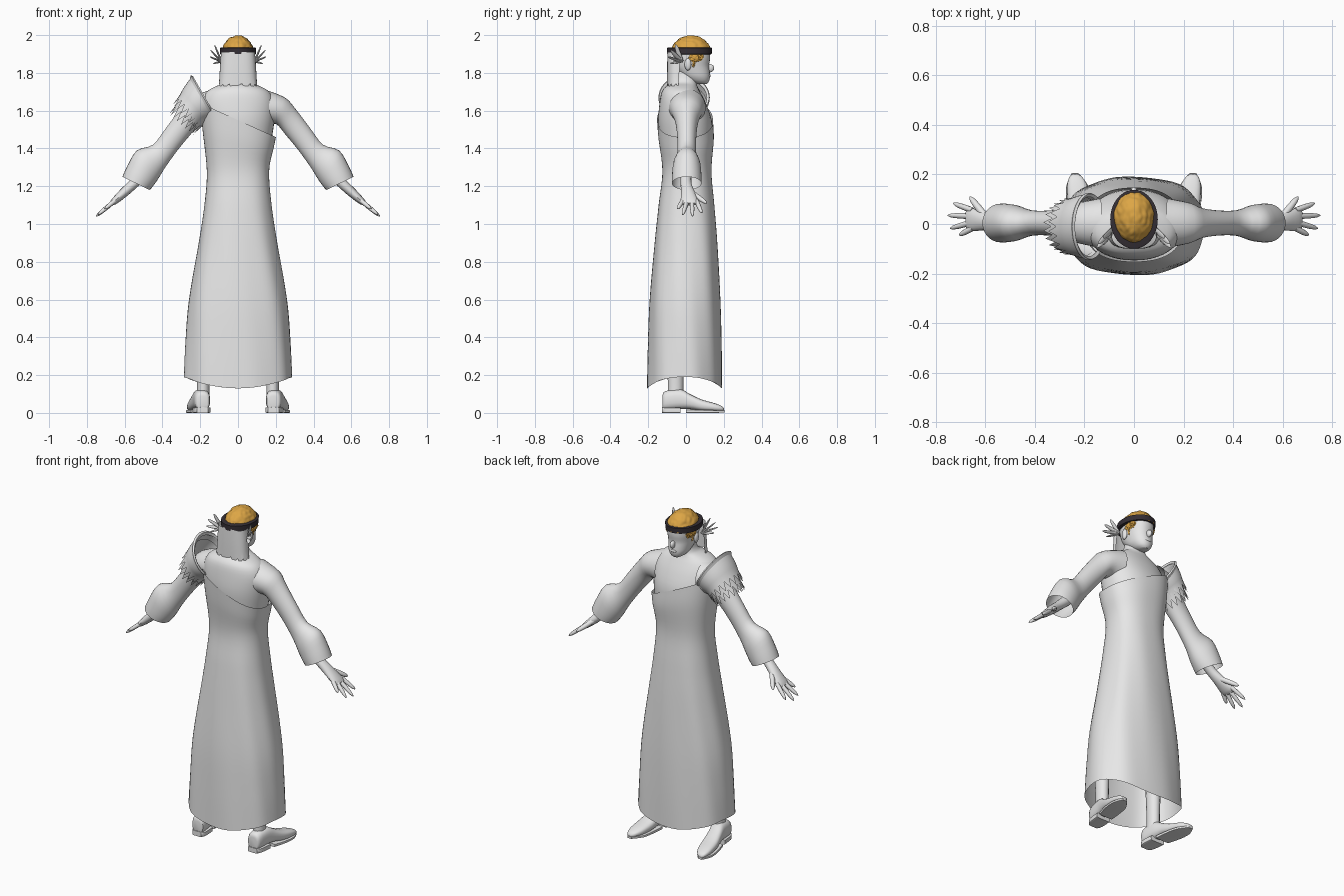
import bpy, bmesh, math
from mathutils import Vector, noise

cube = bpy.data.objects.get("Cube")
if cube:
    bpy.data.objects.remove(cube)


def material(name, rgb):
    m = bpy.data.materials.new(name)
    m.use_nodes = True
    m.diffuse_color = (*rgb, 1)
    m.node_tree.nodes["Principled BSDF"].inputs["Base Color"].default_value = (*rgb, 1)
    return m


WHITE = material("pale grey", (0.8, 0.8, 0.8))
GOLD = material("golden hair", (0.72, 0.38, 0.06))
DARK = material("dark band", (0.035, 0.028, 0.035))
made = []


def finish(name, bm, mat):
    bmesh.ops.recalc_face_normals(bm, faces=bm.faces)
    mesh = bpy.data.meshes.new(name)
    bm.to_mesh(mesh)
    bm.free()
    mesh.materials.append(mat)
    ob = bpy.data.objects.new(name, mesh)
    bpy.context.collection.objects.link(ob)
    made.append(ob)
    return ob


def smooth_rows(rows, steps):
    """Catmull-Rom interpolation of number tuples."""
    out = []
    for k in range(len(rows) - 1):
        a, b = rows[max(k - 1, 0)], rows[k]
        c, d = rows[k + 1], rows[min(k + 2, len(rows) - 1)]
        for s in range(steps):
            t = s / steps
            out.append([q + 0.5 * t * (r - p + t * (2*p - 5*q + 4*r - s4 + t * (3*(q - r) + s4 - p)))
                        for p, q, r, s4 in zip(a, b, c, d)])
    return out + [list(rows[-1])]


def loft(name, rows, frame, mat=WHITE, n=24, steps=3, power=2, caps=True, arc=None, tweak=None):
    """Skin rings; frame turns a row into centre and two half axes."""
    bm = bmesh.new()
    rings = []
    rows = smooth_rows(rows, steps)
    for k, row in enumerate(rows):
        c, u, v = (Vector(p) for p in frame(*row))
        ring = []
        for i in range(n + 1 if arc else n):
            a = arc[0] + (arc[1] - arc[0]) * i / n if arc else math.tau * i / n
            ca, sa = math.cos(a), math.sin(a)
            co = (c + u * math.copysign(abs(ca) ** (2 / power), ca)
                  + v * math.copysign(abs(sa) ** (2 / power), sa))
            if tweak:
                tweak(co, i, k == len(rows) - 1)
            ring.append(bm.verts.new(co))
        rings.append(ring)
    for r, s in zip(rings, rings[1:]):
        for i in range(n):
            j = i + 1 if arc else (i + 1) % n
            bm.faces.new((r[i], r[j], s[j], s[i]))
    if caps:
        bm.faces.new(rings[0])
        bm.faces.new(rings[-1])
    return finish(name, bm, mat)


def ball(name, centre, size, mat=WHITE, bump=0, floor=None):
    bm = bmesh.new()
    bmesh.ops.create_icosphere(bm, subdivisions=5 if bump else 3, radius=1)
    for v in bm.verts:
        r = 1 + bump * noise.noise(v.co * 5)
        v.co = Vector(c + s * r * p for c, s, p in zip(centre, size, v.co))
    if floor:
        low = [f for f in bm.faces if f.calc_center_median().z < floor]
        bmesh.ops.delete(bm, geom=low, context='FACES')
    return finish(name, bm, mat)


def level(z, back, front, half):
    return (0, (back + front) / 2, z), (half, 0, 0), (0, (front - back) / 2, 0)


# Robe with a curved hem, soft folds and a slanted upper edge
def drape(co, i, last):
    low = max(0, 1 - (co.z - 0.13) / 0.5)
    high = min(1, max(0, (co.z - 1.3) / 0.25))
    fold = 1 + 0.012 * math.sin(i * math.tau / 8 + co.z * 3) * min(1, max(0, (1.3 - co.z) * 2))
    co.z += 0.06 * low * (co.x / 0.285) ** 2 - 0.45 * co.x * high
    co.x *= fold
    co.y *= fold


loft("robe", [(0.13, -0.205, 0.19, 0.285), (0.35, -0.2, 0.187, 0.275), (0.6, -0.19, 0.18, 0.256),
              (0.9, -0.165, 0.165, 0.207), (1.1, -0.145, 0.15, 0.178), (1.28, -0.125, 0.135, 0.165),
              (1.45, -0.145, 0.147, 0.188), (1.55, -0.153, 0.142, 0.201)],
     level, n=64, steps=5, power=2.4, caps=False, tweak=drape)
loft("upper_body", [(1.35, -0.125, 0.13, 0.16), (1.45, -0.138, 0.14, 0.178), (1.55, -0.147, 0.136, 0.193),
                    (1.64, -0.14, 0.105, 0.193), (1.70, -0.128, 0.075, 0.165), (1.73, -0.105, 0.06, 0.115),
                    (1.755, -0.07, 0.057, 0.062), (1.82, -0.05, 0.055, 0.048)],
     level, n=40, power=2.2)

# Head, face and hair
loft("head", [(1.742, 0.06, 0.11, 0.022), (1.755, 0.02, 0.121, 0.042), (1.78, -0.02, 0.127, 0.058),
              (1.81, -0.05, 0.125, 0.066), (1.84, -0.07, 0.122, 0.072), (1.88, -0.08, 0.128, 0.078),
              (1.92, -0.085, 0.127, 0.08)], level, n=32, power=2.2)
ball("nose", (0, 0.127, 1.825), (0.013, 0.022, 0.022))
ball("mouth", (0, 0.121, 1.785), (0.022, 0.01, 0.009))
ball("hair_cap", (0, 0.027, 1.9), (0.085, 0.108, 0.098), GOLD, bump=0.05, floor=1.9)
loft("head_band", [(1.898, -0.096, 0.13, 0.09), (1.9, -0.1, 0.136, 0.096), (1.932, -0.1, 0.138, 0.096),
                   (1.935, -0.093, 0.13, 0.088)], level, DARK, n=40, steps=1)


def ragged(co, i, last):
    if last:
        co.z += 0.028 * ((i * 5) % 4) / 3


loft("neck_veil", [(1.91, -0.098, 0.03, 0.09), (1.82, -0.1, 0.03, 0.096), (1.715, -0.1, 0.02, 0.102)],
     level, n=28, caps=False, power=2.8, arc=(math.pi, math.tau), tweak=ragged)


def spike(name, a, b, r, flat=1.0, mat=WHITE):
    """Rounded tapering limb from a to b."""
    a, b = Vector(a), Vector(b)
    d = (b - a).normalized()
    v = d.cross(Vector((0, 1, 0)) if abs(d.y) < 0.9 else Vector((1, 0, 0))).normalized()
    w = d.cross(v)
    loft(name, [(0, 1), (0.5, 0.95), (0.85, 0.7), (1, 0.15)],
         lambda t, s: (a.lerp(b, t), v * r * s * flat, w * r * s), mat, n=10, steps=2)


# Paired parts
for side, label in ((1, "left"), (-1, "right")):
    def section(tx, tz, bx, bz, half):
        return ((side * (tx + bx) / 2, 0.004, (tz + bz) / 2),
                (side * (tx - bx) / 2, 0, (tz - bz) / 2), (0, half, 0))

    loft(label + "_sleeve", [(0.13, 1.715, 0.14, 1.52, 0.1), (0.245, 1.672, 0.20, 1.53, 0.082),
                             (0.30, 1.615, 0.25, 1.475, 0.06), (0.38, 1.51, 0.32, 1.39, 0.05),
                             (0.45, 1.42, 0.385, 1.30, 0.052), (0.535, 1.39, 0.425, 1.235, 0.072),
                             (0.585, 1.31, 0.45, 1.20, 0.078), (0.612, 1.25, 0.467, 1.18, 0.078)],
         section, n=28, caps=False)

    def palm(x, y, z, thick, half):
        return (side * x, y, z), (side * 0.65 * thick, 0, 0.76 * thick), (0, half, 0)

    loft(label + "_palm", [(0.48, 0, 1.28, 0.03, 0.03), (0.55, 0, 1.215, 0.026, 0.029),
                           (0.60, 0.01, 1.17, 0.025, 0.036), (0.655, 0.018, 1.12, 0.018, 0.046),
                           (0.675, 0.02, 1.105, 0.009, 0.04)], palm, n=16)
    for k, (tip_x, tip_y) in enumerate([(0.705, -0.045), (0.742, -0.018), (0.752, 0.035), (0.73, 0.084)]):
        spike(f"{label}_finger_{k + 1}", (side * 0.652, -0.017 + 0.024 * k, 1.123),
              (side * tip_x, tip_y, 1.04 + (0.752 - tip_x) * 0.85), 0.012)
    spike(label + "_thumb", (side * 0.60, 0.03, 1.165), (side * 0.663, 0.11, 1.11), 0.015)

    # Leg and shoe
    loft(label + "_leg", [(0.08, 0.034, 0.042), (0.2, 0.034, 0.042), (0.6, 0.05, 0.055)],
         lambda z, hx, hy: ((side * 0.184, -0.055, z), (hx, 0, 0), (0, hy, 0)), n=16)

    def shoe(y, x, half, top, bottom):
        return (side * x, y, (top + bottom) / 2), (half, 0, 0), (0, 0, (top - bottom) / 2)

    loft(label + "_shoe", [(-0.125, 0.188, 0.024, 0.09, 0.02), (-0.11, 0.188, 0.04, 0.115, 0.015),
                           (-0.03, 0.196, 0.044, 0.125, 0.02), (0.02, 0.207, 0.045, 0.1, 0.02),
                           (0.08, 0.218, 0.048, 0.072, 0.01), (0.15, 0.228, 0.042, 0.052, 0.008),
                           (0.19, 0.235, 0.026, 0.036, 0.01), (0.202, 0.238, 0.008, 0.022, 0.012)],
         shoe, n=24, power=2.6)
    loft(label + "_sole", [(0, 0.203, 0.045, 0.018, 0), (0.08, 0.218, 0.052, 0.016, 0),
                           (0.15, 0.228, 0.046, 0.014, 0), (0.205, 0.238, 0.014, 0.014, 0.002)],
         shoe, n=16, power=8)
    loft(label + "_heel", [(-0.128, 0.188, 0.03, 0.03, 0), (-0.1, 0.189, 0.044, 0.03, 0),
                           (-0.03, 0.195, 0.046, 0.03, 0)], shoe, n=16, power=8)

    # Ears, side hair and feather ornaments
    ball(label + "_ear", (side * 0.076, 0.01, 1.845), (0.012, 0.018, 0.032))
    ball(label + "_temple_hair", (side * 0.064, 0.045, 1.885), (0.02, 0.046, 0.03), GOLD, bump=0.2)
    ball(label + "_sideburn", (side * 0.062, 0.04, 1.855), (0.013, 0.014, 0.03), GOLD, bump=0.2)
    for k, (x, y, z) in enumerate([(0.125, -0.055, 1.95), (0.145, -0.08, 1.92),
                                   (0.148, -0.095, 1.885), (0.13, -0.085, 1.85)]):
        spike(f"{label}_feather_{k + 1}", (side * 0.088, -0.025, 1.86), (side * x, y, z), 0.013, 0.4)

# Shoulder guard with two saw-toothed layers and a raised rim
def guard(tx, tz, bx, bz, half):
    return ((tx + bx) / 2, -0.01, (tz + bz) / 2), ((tx - bx) / 2, 0, (tz - bz) / 2), (0, half, 0)


def teeth(co, i, last):
    if last and i % 2:
        co += Vector((-0.032, 0, -0.04))


loft("shoulder_guard_upper", [(-0.245, 1.78, -0.12, 1.56, 0.13), (-0.285, 1.725, -0.15, 1.545, 0.125),
                              (-0.315, 1.67, -0.185, 1.53, 0.112)],
     guard, n=36, caps=False, tweak=teeth)
loft("shoulder_guard_lower", [(-0.26, 1.735, -0.14, 1.55, 0.12), (-0.305, 1.67, -0.175, 1.53, 0.108),
                              (-0.335, 1.62, -0.205, 1.51, 0.098)],
     guard, n=36, caps=False, tweak=teeth)
loft("shoulder_guard_rim", [(-0.255, 1.765, -0.13, 1.552, 0.128), (-0.25, 1.788, -0.115, 1.55, 0.136),
                            (-0.238, 1.782, -0.112, 1.562, 0.132), (-0.238, 1.765, -0.125, 1.57, 0.12)],
     guard, n=36, steps=1, caps=False)

# Smooth shading with sharp edges kept
bpy.ops.object.select_all(action='DESELECT')
for ob in made:
    ob.select_set(True)
bpy.context.view_layer.objects.active = made[0]
bpy.ops.object.shade_smooth_by_angle(angle=math.radians(40))
